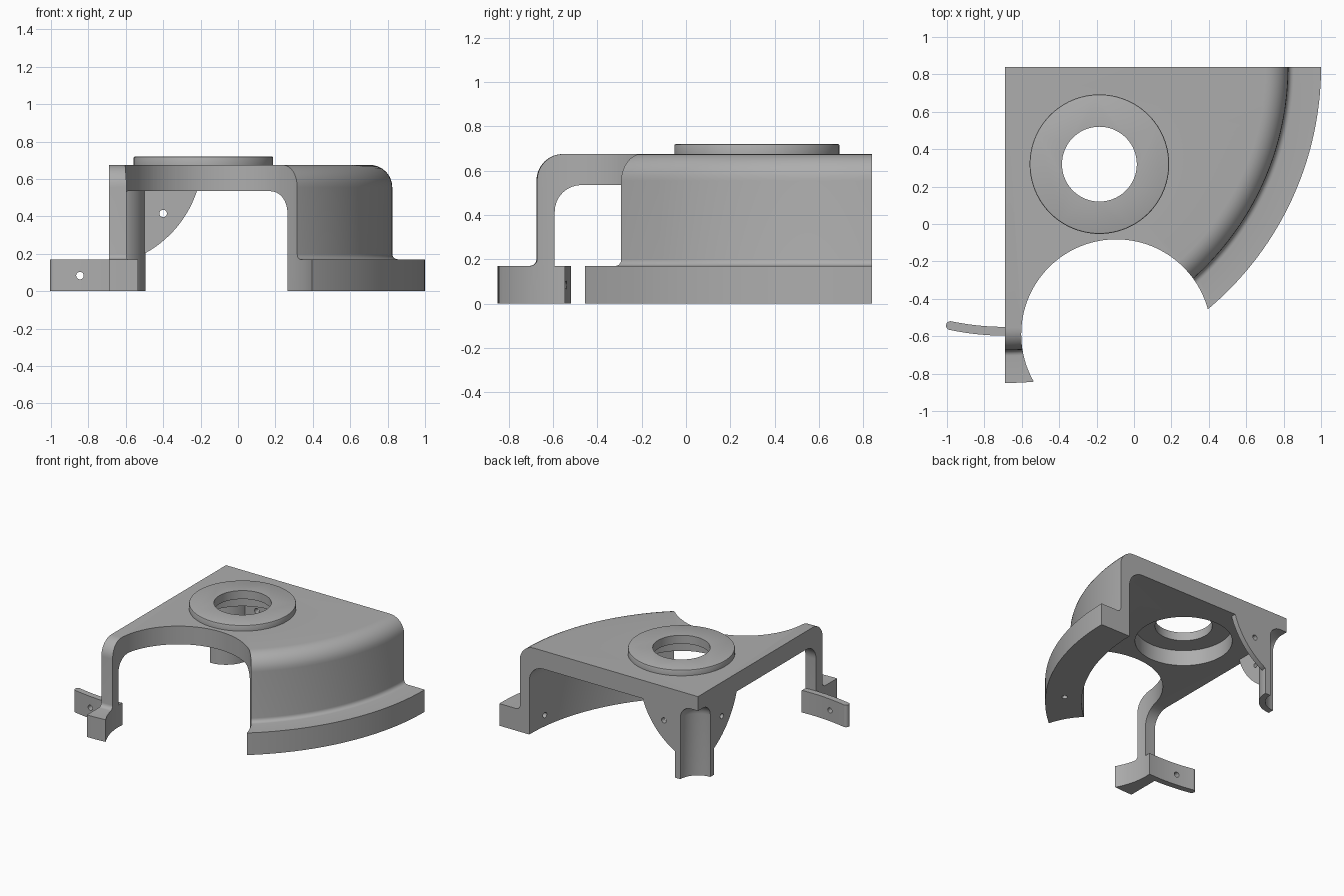
import bpy, bmesh
from math import sin, cos, pi, radians
from mathutils import Matrix, Vector

if "Cube" in bpy.data.objects:
    bpy.data.objects.remove(bpy.data.objects["Cube"])

CORNER = Vector((-0.69, 0.84, 0))   # axis of the quarter-round cover
ROOF, CEILING, FLANGE = 0.675, 0.535, 0.17

grey = bpy.data.materials.new("plain_grey")
grey.use_nodes = True
grey.diffuse_color = (0.42, 0.42, 0.42, 1)
grey.node_tree.nodes["Principled BSDF"].inputs["Base Color"].default_value = grey.diffuse_color


def finish(bm, name):
    bmesh.ops.remove_doubles(bm, verts=bm.verts, dist=1e-5)
    bmesh.ops.recalc_face_normals(bm, faces=bm.faces)
    mesh = bpy.data.meshes.new(name)
    bm.to_mesh(mesh)
    bm.free()
    mesh.materials.append(grey)
    ob = bpy.data.objects.new(name, mesh)
    bpy.context.collection.objects.link(ob)
    return ob


def sweep(name, rings):
    """Skin a row of matching closed rings and cap both ends."""
    bm = bmesh.new()
    rows = [[bm.verts.new(p) for p in ring] for ring in rings]
    n = len(rows[0])
    for a, b in zip(rows, rows[1:]):
        for i in range(n):
            j = (i + 1) % n
            bm.faces.new((a[i], a[j], b[j], b[i]))
    bm.faces.new(rows[0])
    bm.faces.new(rows[-1][::-1])
    return finish(bm, name)


def revolve(name, profile, start, end, steps):
    """Turn a (radius, height) profile about the corner axis."""
    angles = [radians(start + (end - start) * k / steps) for k in range(steps + 1)]
    return sweep(name, [[CORNER + Vector((r * cos(a), r * sin(a), z)) for r, z in profile]
                        for a in angles])


def cylinder(name, centre, radius, depth, axis=(0, 0, 1), sides=32):
    bm = bmesh.new()
    turn = Vector((0, 0, 1)).rotation_difference(Vector(axis)).to_matrix().to_4x4()
    bmesh.ops.create_cone(bm, cap_ends=True, segments=sides, radius1=radius, radius2=radius,
                          depth=depth, matrix=Matrix.Translation(centre) @ turn)
    return finish(bm, name)


def arc(cx, cz, r, a0, a1, steps=8):
    return [(cx + r * cos(radians(a0 + (a1 - a0) * k / steps)),
             cz + r * sin(radians(a0 + (a1 - a0) * k / steps))) for k in range(steps + 1)]


def boolean(ob, tool, operation="DIFFERENCE", keep=False):
    mod = ob.modifiers.new("boolean", "BOOLEAN")
    mod.operation, mod.solver, mod.object = operation, "EXACT", tool
    bpy.context.view_layer.objects.active = ob
    bpy.ops.object.modifier_apply(modifier=mod.name)
    if not keep:
        bpy.data.objects.remove(tool)


# Cover: corner pillar with groove, roof, curved wall and flange in one profile
profile = ([(0, 0.565)] + arc(0.06, 0.475, 0.09, 90, 0) + [(0.15, 0), (0.195, 0), (0.195, CEILING)]
           + arc(1.315, CEILING - 0.12, 0.12, 90, 0) + [(1.435, 0), (1.69, 0), (1.69, FLANGE)]
           + arc(1.545, FLANGE + 0.03, 0.03, 270, 180, 5)
           + arc(1.395, ROOF - 0.12, 0.12, 0, 90) + [(0, ROOF)])
cover = revolve("cover", profile, 0, -90, 72)

# Clip tab: thin curved strip with a rounded end
strip = [(1.39, 0), (1.437, 0), (1.437, FLANGE), (1.39, FLANGE)]
tab = revolve("clip_tab", strip, -84, -101.9, 20)
end = radians(-101.9)
tip = CORNER + Vector((1.4135 * cos(end), 1.4135 * sin(end), FLANGE / 2))
boolean(tab, cylinder("tab_tip", tip, 0.0235, FLANGE), "UNION")
boolean(tab, cylinder("tab_hole", (-0.845, -0.56, 0.083), 0.02, 0.3, (0, 1, 0)))

# Round front opening through cover and tab
opening = cylinder("opening_cutter", (-0.095, -0.59, 0.4), 0.508, 2, sides=128)
boolean(cover, opening, keep=True)
boolean(tab, opening)

# Raised collar on the roof, with a seat below it and a through hole
HUB = Vector((-0.185, 0.32, 0))
collar = cylinder("collar", HUB + Vector((0, 0, 0.69)), 0.373, 0.06, sides=96)
bevel = collar.modifiers.new("bevel", "BEVEL")
bevel.width, bevel.segments = 0.008, 2
bpy.context.view_layer.objects.active = collar
bpy.ops.object.modifier_apply(modifier="bevel")
boolean(cover, collar, "UNION")
boolean(cover, cylinder("seat", HUB + Vector((0, 0, 0.555)), 0.34, 0.2, sides=96))
boolean(cover, cylinder("hub_hole", HUB + Vector((0, 0, 0.7)), 0.2, 0.5, sides=96))

# Blind pin holes: one in the wall near the back, one under the flange
a = radians(-7)
out = Vector((cos(a), sin(a), 0))
boolean(cover, cylinder("wall_pin", CORNER + out * 1.45 + Vector((0, 0, 0.085)), 0.02, 0.2, out, 20))
a = radians(-37.4)
boolean(cover, cylinder("flange_pin", CORNER + Vector((1.555 * cos(a), 1.555 * sin(a), 0.03)),
                        0.02, 0.16, sides=20))

# Curved gussets beside the pillar, mirrored across the corner diagonal
outline = ([(0.17, CEILING + 0.005), (0.17, 0.2)]
           + arc(-0.09, 0.72, 0.59, -61, -18.3, 14) + [(0.47, CEILING + 0.005)])
for name, along, inward in (("back_gusset", Vector((1, 0, 0)), Vector((0, -1, 0))),
                            ("side_gusset", Vector((0, -1, 0)), Vector((1, 0, 0)))):
    gusset = sweep(name, [[CORNER + along * u + inward * d + Vector((0, 0, z)) for u, z in outline]
                          for d in (0, 0.04)])
    boolean(gusset, cylinder("gusset_hole", CORNER + along * 0.29 + Vector((0, 0, 0.415)),
                             0.02, 0.3, inward, 20))

# Smooth curved surfaces, keep edges sharp
for ob in bpy.context.collection.objects:
    if ob.type == "MESH" and grey.name in ob.data.materials:
        bpy.ops.object.select_all(action="DESELECT")
        ob.select_set(True)
        bpy.context.view_layer.objects.active = ob
        bpy.ops.object.shade_smooth_by_angle(angle=radians(30))
